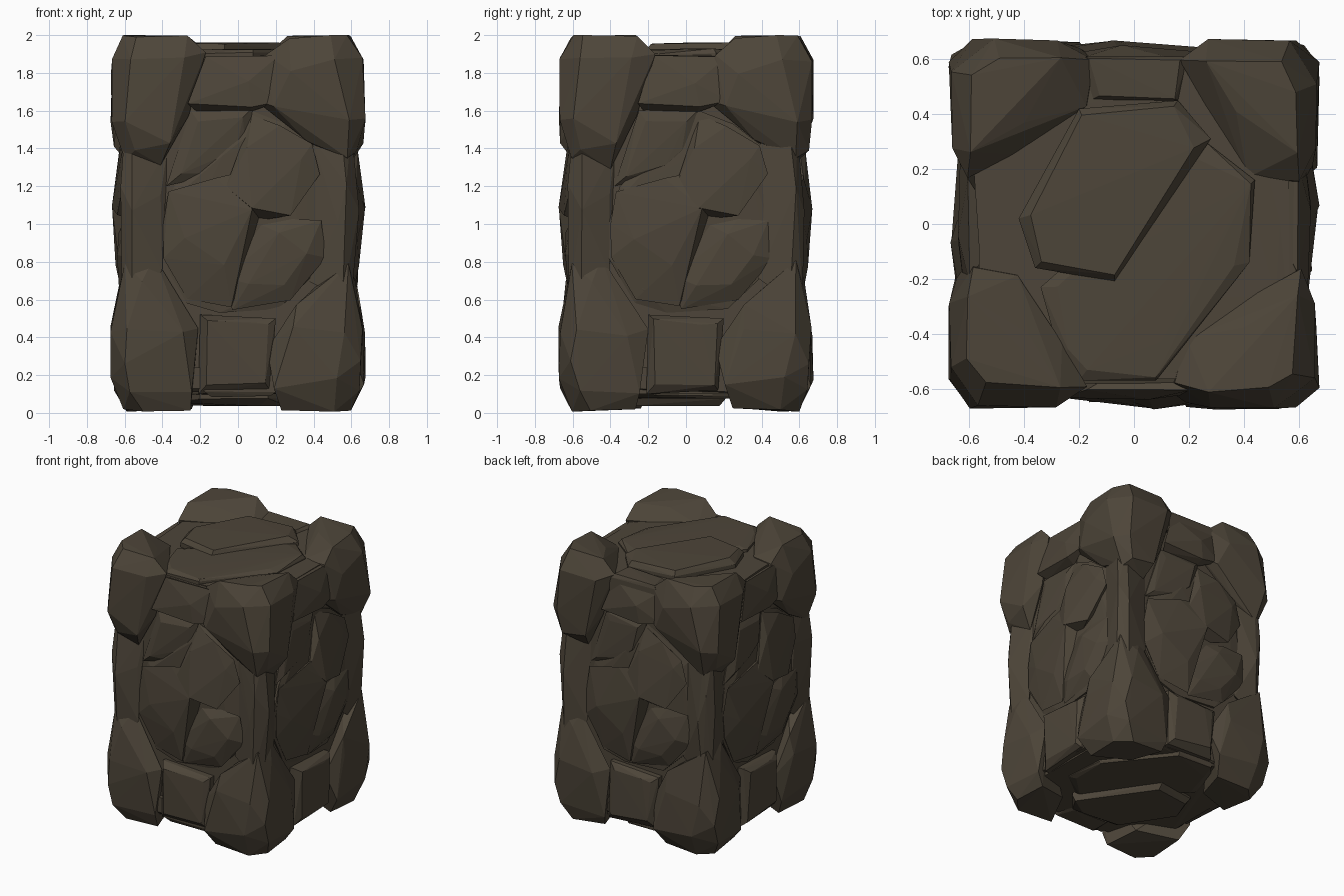
import bpy, bmesh, math, random
from mathutils import Vector, Matrix

random.seed(7)
rock = bpy.data.materials.new("dark brown stone")
rock.diffuse_color = (0.075, 0.060, 0.041, 1)


def clamp(p):
    return Vector((max(-.675, min(.675, p.x)), max(-.675, min(.675, p.y)), max(.005, min(2, p.z))))


def jitter(p, a):
    return Vector(p) + Vector([random.uniform(-a, a) for _ in range(3)])


def hull(name, pts):
    """Flat-faced stone: convex hull of a few points."""
    bm = bmesh.new()
    for p in pts:
        bm.verts.new(clamp(Vector(p)))
    r = bmesh.ops.convex_hull(bm, input=bm.verts)
    junk = {v for v in r["geom_interior"] + r["geom_unused"] if isinstance(v, bmesh.types.BMVert)}
    bmesh.ops.delete(bm, geom=list(junk), context='VERTS')
    bmesh.ops.recalc_face_normals(bm, faces=bm.faces)
    me = bpy.data.meshes.new(name)
    bm.to_mesh(me)
    bm.free()
    me.materials.append(rock)
    ob = bpy.data.objects.new(name, me)
    bpy.context.collection.objects.link(ob)


def slab(name, place, outline, low, high, inset=.75, jit=.012):
    """Stone lying on a face: outline at depth low, inset outline at depth high."""
    cu = sum(p[0] for p in outline) / len(outline)
    cv = sum(p[1] for p in outline) / len(outline)
    pts = []
    for u, v in outline:
        pts.append(place(u, v, low - .12))
        pts.append(place(u, v, low + random.uniform(-jit, jit)))
        k = inset + random.uniform(-.08, .08)
        pts.append(place(cu + (u - cu) * k, cv + (v - cv) * k, high - random.uniform(0, 2 * jit)))
    hull(name, pts)


def side(k):
    m = Matrix.Rotation(k * math.pi / 2, 3, 'Z')
    return lambda u, v, d: m @ Vector((u, -d, v))


def top(u, v, d):
    return Vector((u, v, d))


def bottom(u, v, d):
    return Vector((u, -v, 2 - d))


# inner core
hull("core", [(x * .565, y * .565, z) for x in (-1, 1) for y in (-1, 1) for z in (.1, 1.89)])

# flat stones on each upright side: outline (u, z), base depth, front depth, inset
SIDE = {
    "boulder_bed": ([(-.41, 1), (-.35, 1.2), (-.1, 1.42), (.07, 1.6), (.25, 1.53), (.42, 1.4), (.47, .9),
                     (.4, .72), (.22, .55), (-.1, .53), (-.27, .58), (-.41, .82)], .57, .6, .85),
    "shoulder_stone": ([(-.38, 1.2), (-.25, 1.6), (.08, 1.62), (.04, 1.38), (-.1, 1.27)], .57, .61, .7),
    "base_stone": ([(-.21, .1), (-.2, .52), (.1, .5), (.2, .5), (.17, .12)], .6, .65, .82),
}
# peaked stones: points (u, z, depth)
PEAKED = {
    "boulder_left": [(-.4, 1, .59), (-.37, 1.17, .59), (-.12, 1.24, .62), (.05, 1.28, .62), (.08, 1.08, .672),
                     (-.07, .78, .645), (-.09, .71, .6), (-.4, .82, .59), (-.27, .6, .585), (-.04, .56, .6),
                     (-.28, .92, .635), (.13, 1.02, .56), (-.3, .8, .5), (0, 1.2, .5)],
    "boulder_upper": [(.05, 1.4, .63), (.22, 1.52, .605), (.39, 1.42, .6), (.43, 1.26, .6), (.28, 1.05, .645),
                      (.07, 1.09, .672), (-.06, 1.2, .625), (.1, 1.02, .56), (.34, 1.35, .625), (.07, 1.58, .575),
                      (.3, 1.2, .5), (.05, 1.3, .5)],
    "boulder_lower": [(-.03, .55, .59), (-.07, .72, .595), (.12, 1, .595), (.28, 1.03, .6), (.44, 1.02, .6), (.46, .82, .595),
                      (.28, .6, .59), (.36, .84, .64), (.22, .95, .635), (.05, .68, .63), (.24, .68, .63), (.2, .8, .5)],
    "lintel_stone": [(-.26, 1.64, .63), (.07, 1.62, .64), (.05, 1.75, .645), (-.17, 1.89, .6), (.22, 1.89, .6),
                     (.22, 1.65, .62), (-.22, 1.6, .57), (.06, 1.59, .57), (0, 1.85, .5), (0, 1.7, .5)],
}
for k in range(4):
    place = side(k)
    for name, (outline, low, high, inset) in SIDE.items():
        slab(name, place, outline, low, high, inset)
    for name, pts in PEAKED.items():
        hull(name, [jitter(place(*p), .006) for p in pts])

# canonical corner at (-x, -y): upper rock, lower rock, column between
UPPER = [(-.56, -.67, 1.87), (-.28, -.665, 1.87), (-.36, -.66, 1.42), (-.55, -.64, 1.4), (-.17, -.6, 1.9),
         (-.27, -.58, 1.58), (-.4, -.57, 1.3), (-.6, -.57, 1.34), (-.675, -.52, 1.88), (-.675, -.58, 1.55), (-.6, -.675, 1.55),
         (-.67, -.28, 1.8), (-.64, -.2, 1.62), (-.58, -.1, 1.66), (-.59, -.15, 1.9), (-.59, -.36, 1.45),
         (-.6, -.48, 2), (-.54, -.58, 2), (-.26, -.6, 2), (-.6, -.26, 1.99), (-.38, -.4, 1.97), (-.26, -.44, 1.9),
         (-.42, -.18, 1.89)]
LOWER = [(-.6, -.5, .01), (-.5, -.6, .01), (-.26, -.58, .02), (-.58, -.24, .02), (-.32, -.34, .04), (-.57, -.65, .12),
         (-.24, -.62, .1), (-.675, -.52, .18), (-.61, -.66, .27), (-.66, -.2, .14), (-.2, -.6, .45), (-.3, -.66, .42),
         (-.58, -.67, .45), (-.44, -.58, .82), (-.5, -.63, .7), (-.6, -.58, .8), (-.675, -.57, .42),
         (-.67, -.3, .45), (-.6, -.16, .34), (-.64, -.3, .58)]
COLUMN = [(-.61, -.55, .6), (-.56, -.61, .6), (-.4, -.58, .75), (-.58, -.38, .7), (-.625, -.54, 1.02), (-.56, -.63, 1.08),
          (-.62, -.58, 1.2), (-.41, -.58, 1.15), (-.58, -.43, 1.2), (-.6, -.55, 1.5), (-.56, -.6, 1.5), (-.38, -.57, 1.4),
          (-.57, -.4, 1.45)]
for k in range(4):
    m = Matrix.Rotation(k * math.pi / 2, 3, 'Z')
    for name, pts in (("upper_corner_rock", UPPER), ("lower_corner_rock", LOWER), ("corner_column", COLUMN)):
        hull(name, [m @ jitter(p, .012) for p in pts])

# slabs on the top, repeated underneath
for tag, place in (("top", top), ("bottom", bottom)):
    slab(tag + "_bed", place, [(-.55, -.3), (-.3, -.58), (.3, -.58), (.59, -.3), (.59, .3), (.3, .6), (-.3, .6), (-.59, .3)],
         1.88, 1.905, .92)
    slab(tag + "_main_slab", place, [(-.42, .02), (-.2, .42), (.16, .45), (.28, .31), (.04, 0), (-.07, -.21), (-.36, -.16)],
         1.92, 1.965, .9, .007)
    slab(tag + "_front_slab", place, [(.04, 0), (.26, .3), (.44, .16), (.42, -.14), (.1, -.44), (.08, -.57), (-.2, -.57),
                                      (-.27, -.48), (-.34, -.23)], 1.905, 1.93, .92, .006)
    slab(tag + "_back_ledge", place, [(-.16, .45), (-.18, .61), (.2, .61), (.16, .45)], 1.89, 1.92, .85, .006)
